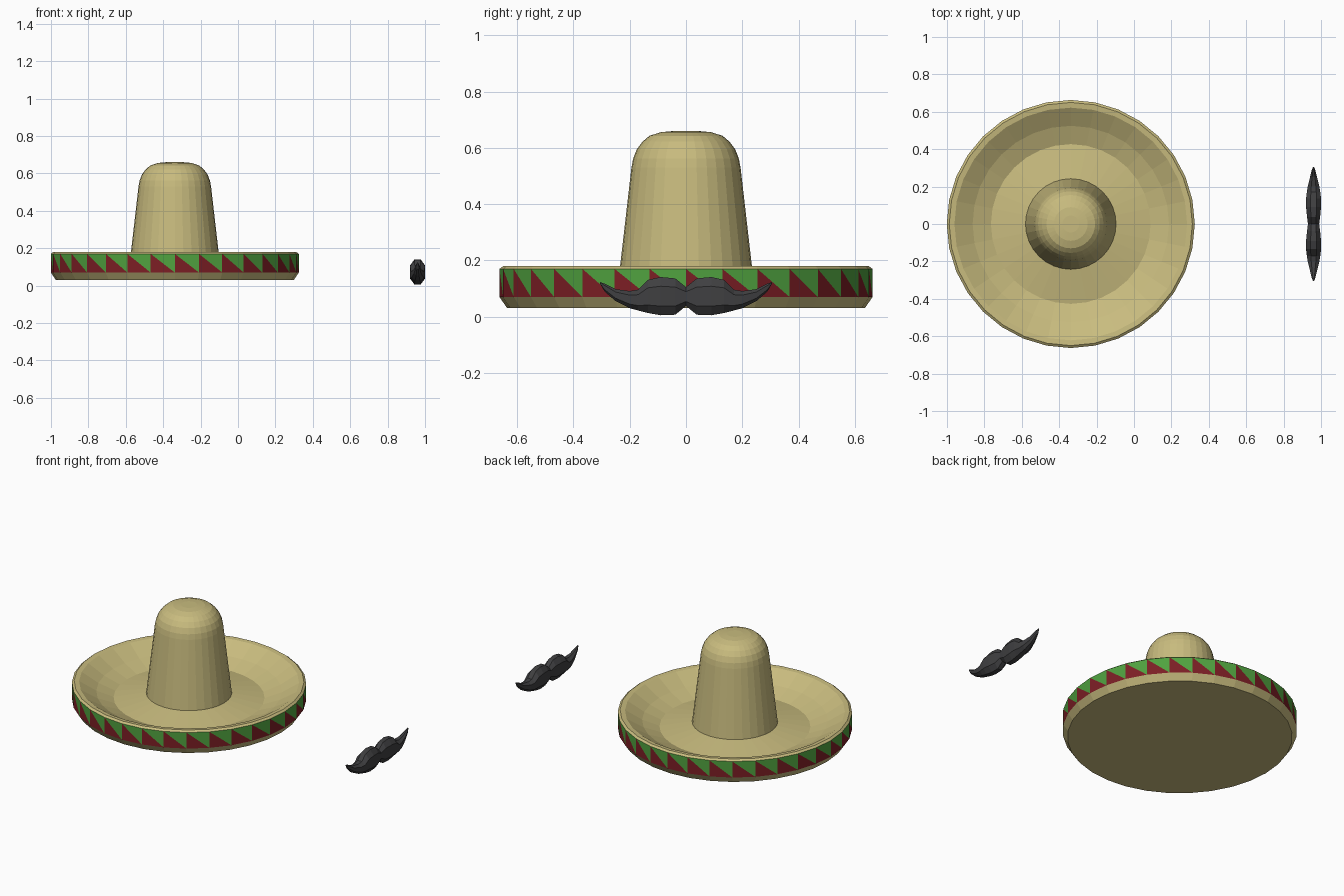
import bpy, math

if "Cube" in bpy.data.objects:
    bpy.data.objects.remove(bpy.data.objects["Cube"])

HAT_X = -0.338
SIDES = 32


def material(name, rgb):
    m = bpy.data.materials.new(name)
    m.diffuse_color = (*rgb, 1)
    m.use_nodes = True
    m.node_tree.nodes["Principled BSDF"].inputs["Base Color"].default_value = m.diffuse_color
    return m


straw = material("straw", (0.58, 0.50, 0.21))
green = material("green", (0.08, 0.36, 0.05))
red = material("red", (0.20, 0.013, 0.018))
black = material("black", (0.05, 0.05, 0.053))


def make_object(name, verts, faces, mats, indices=None):
    mesh = bpy.data.meshes.new(name)
    mesh.from_pydata(verts, [], faces)
    for m in mats:
        mesh.materials.append(m)
    if indices:
        mesh.polygons.foreach_set("material_index", indices)
    mesh.update()
    ob = bpy.data.objects.new(name, mesh)
    bpy.context.collection.objects.link(ob)
    return ob


def lathe(name, profile, mats, band=None, cap_start=False, cap_end=False):
    """Revolve (radius, z) points; the band row is split into two-colour triangles."""
    verts, faces, idx = [], [], []
    for r, z in profile:
        for k in range(SIDES):
            t = 2 * math.pi * k / SIDES
            verts.append((HAT_X + r * math.cos(t), r * math.sin(t), z))
    for i in range(len(profile) - 1):
        for k in range(SIDES):
            n = (k + 1) % SIDES
            a, b = i * SIDES + k, i * SIDES + n
            c, d = b + SIDES, a + SIDES
            if i == band:
                faces += [(a, b, d), (b, c, d)]
                idx += [2, 1]
            else:
                faces.append((a, b, c, d))
                idx.append(0)
    if cap_start:
        faces.append(tuple(reversed(range(SIDES))))
        idx.append(0)
    if cap_end:
        faces.append(tuple(range(len(verts) - SIDES, len(verts))))
        idx.append(0)
    return make_object(name, verts, faces, mats, idx)


# Brim: flat base, zigzag band, rolled lip, dished bowl and sloping floor
lathe("hat_brim",
      [(0.636, 0.03), (0.663, 0.07), (0.663, 0.17), (0.65, 0.18), (0.622, 0.177),
       (0.525, 0.118), (0.427, 0.08), (0.235, 0.112)],
      [straw, green, red], band=1, cap_start=True)

# Crown: tapered tube with a rounded top
lathe("hat_crown",
      [(0.243, 0.105), (0.194, 0.53), (0.188, 0.562), (0.175, 0.595), (0.155, 0.622),
       (0.13, 0.643), (0.09, 0.656), (0.045, 0.66)],
      [straw], cap_end=True)

# Moustache: faceted loft along y; stations are (y, bottom, top, half depth)
half = [(0, 0.038, 0.105, 0.030), (0.038, 0.007, 0.136, 0.035), (0.09, 0.005, 0.141, 0.040),
        (0.135, 0.013, 0.131, 0.040), (0.17, 0.022, 0.096, 0.036), (0.2, 0.030, 0.091, 0.031),
        (0.25, 0.055, 0.098, 0.019), (0.29, 0.090, 0.118, 0.009), (0.305, 0.116, 0.123, 0.003)]
stations = [(-y, b, t, h) for y, b, t, h in reversed(half[1:])] + half
section = [(-0.4, 0), (0.4, 0), (1, 0.24), (1, 0.76), (0.4, 1), (-0.4, 1), (-1, 0.76), (-1, 0.24)]
S = len(section)
verts = [(0.96 + u * h, y, b + v * (t - b)) for y, b, t, h in stations for u, v in section]
faces = []
for i in range(len(stations) - 1):
    for k in range(S):
        a, b = i * S + k, i * S + (k + 1) % S
        faces.append((a, a + S, b + S, b))
faces.append(tuple(range(S)))
faces.append(tuple(reversed(range(len(verts) - S, len(verts)))))
make_object("moustache", verts, faces, [black])
